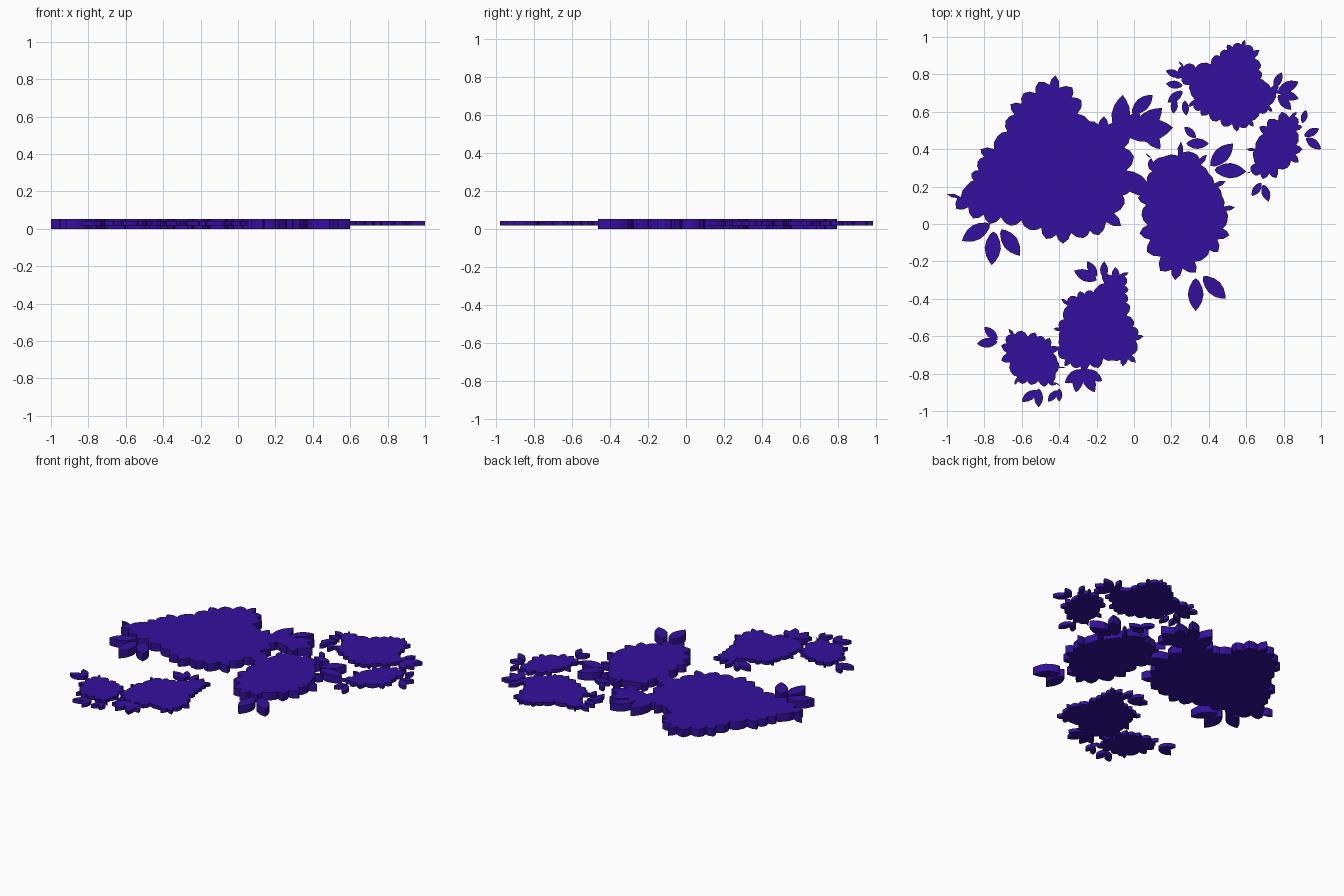
import bpy, bmesh
from mathutils import Vector

mat = bpy.data.materials.new("violet")
mat.diffuse_color = (0.034, 0.005, 0.34, 1)
BIG, SMALL = (0.0, 0.053), (0.017, 0.042)


def pairs(nums, n=2):
    return [nums[i:i + n] for i in range(0, len(nums), n)]


def slab(bm, outline, z):
    """Extrude a closed 2D outline between two heights."""
    bottom = bm.faces.new([bm.verts.new((p.x, p.y, z[0])) for p in outline])
    ext = bmesh.ops.extrude_face_region(bm, geom=[bottom], use_keep_orig=True)
    verts = [g for g in ext["geom"] if isinstance(g, bmesh.types.BMVert)]
    bmesh.ops.translate(bm, verts=verts, vec=(0, 0, z[1] - z[0]))


def finish(name, bm):
    bmesh.ops.recalc_face_normals(bm, faces=bm.faces)
    bmesh.ops.triangulate(bm, faces=[f for f in bm.faces if len(f.verts) > 4])
    me = bpy.data.meshes.new(name)
    bm.to_mesh(me)
    bm.free()
    me.materials.append(mat)
    bpy.context.collection.objects.link(bpy.data.objects.new(name, me))


def patch(name, z, spacing, nums):
    """Foliage patch: tips on the rim, with a rounded notch between leaf tips."""
    tips = [Vector(p) for p in pairs(nums)]
    area = sum(a.x * b.y - b.x * a.y for a, b in zip(tips, tips[1:] + tips[:1]))
    if area < 0:
        tips.reverse()
    rim = []
    for a, b in zip(tips, tips[1:] + tips[:1]):
        n = max(1, round((b - a).length / spacing))
        inward = Vector((a.y - b.y, b.x - a.x)).normalized()
        rim += [a.lerp(b, i / n) + inward * (0.1 * spacing if i else 0) for i in range(n)]
    outline = []
    for a, b in zip(rim, rim[1:] + rim[:1]):
        d = b - a
        inward = Vector((-d.y, d.x))
        outline += [a, a + d * 0.30 + inward * 0.13, a + d * 0.5 + inward * 0.38,
                    a + d * 0.70 + inward * 0.13]
    bm = bmesh.new()
    slab(bm, outline, z)
    finish(name, bm)


def leaves(name, z, nums):
    """Single pointed leaves, each given as base x, y and tip x, y."""
    bm = bmesh.new()
    prof = [(0.08, 0.10), (0.28, 0.2), (0.5, 0.24), (0.72, 0.19), (0.88, 0.1)]
    for bx, by, tx, ty in pairs(nums, 4):
        base, tip = Vector((bx, by)), Vector((tx, ty))
        d = tip - base
        s = Vector((-d.y, d.x))
        left = [base + d * t + s * w for t, w in prof]
        right = [base + d * t - s * w for t, w in reversed(prof)]
        slab(bm, [base] + left + [tip] + right, z)
    finish(name, bm)


# Large left patch
patch("large_patch", BIG, 0.09, [
    -1.0, 0.16, -0.89, 0.21, -0.87, 0.27, -0.82, 0.40, -0.73, 0.47, -0.66, 0.64,
    -0.59, 0.70, -0.51, 0.76, -0.42, 0.795, -0.33, 0.73, -0.28, 0.66, -0.24, 0.55,
    -0.16, 0.575, -0.09, 0.54, -0.02, 0.47, 0.0, 0.36, 0.02, 0.23, -0.05, 0.11,
    -0.07, -0.01, -0.19, -0.06, -0.27, -0.075, -0.38, -0.105, -0.47, -0.08,
    -0.56, -0.03, -0.66, -0.01, -0.77, 0.0, -0.86, 0.03, -0.95, 0.08])
leaves("large_patch_leaves", BIG, [
    -0.77, 0.0, -0.92, -0.09, -0.75, -0.04, -0.76, -0.22, -0.71, -0.03, -0.61, -0.17,
    -0.08, 0.48, -0.06, 0.69, -0.01, 0.59, 0.10, 0.69, 0.0, 0.48, 0.15, 0.62,
    -0.06, 0.49, 0.21, 0.515, 0.05, 0.52, 0.14, 0.40, -0.08, 0.44, 0.03, 0.60,
    -0.08, 0.28, 0.10, 0.15])

# Middle right patch
patch("middle_patch", BIG, 0.085, [
    0.25, 0.44, 0.16, 0.36, 0.06, 0.38, 0.07, 0.25, 0.02, 0.14, 0.04, 0.05, 0.03, -0.05,
    0.07, -0.15, 0.14, -0.25, 0.22, -0.30, 0.33, -0.26, 0.38, -0.18, 0.45, -0.15,
    0.51, -0.06, 0.50, 0.02, 0.54, 0.09, 0.47, 0.15, 0.49, 0.23, 0.40, 0.27,
    0.39, 0.37, 0.32, 0.38])
leaves("middle_patch_leaves", BIG, [
    0.41, 0.31, 0.53, 0.43, 0.43, 0.29, 0.60, 0.28,
    0.33, -0.29, 0.33, -0.465, 0.37, -0.28, 0.49, -0.40])

# Upper right patch
patch("upper_patch", SMALL, 0.055, [
    0.59, 0.985, 0.50, 0.96, 0.43, 0.90, 0.36, 0.86, 0.24, 0.87, 0.22, 0.78,
    0.30, 0.71, 0.29, 0.63, 0.36, 0.58, 0.42, 0.55, 0.48, 0.52, 0.55, 0.495, 0.64, 0.52,
    0.66, 0.57, 0.74, 0.60, 0.75, 0.66, 0.80, 0.70, 0.77, 0.75, 0.70, 0.76, 0.68, 0.85,
    0.67, 0.93])
leaves("upper_patch_leaves", SMALL, [
    0.25, 0.79, 0.17, 0.82, 0.26, 0.74, 0.17, 0.75, 0.26, 0.71, 0.18, 0.65,
    0.22, 0.67, 0.21, 0.59, 0.27, 0.66, 0.28, 0.58, 0.77, 0.69, 0.84, 0.61,
    0.78, 0.70, 0.88, 0.67, 0.77, 0.71, 0.88, 0.76, 0.75, 0.73, 0.79, 0.81,
    0.33, 0.46, 0.27, 0.52, 0.28, 0.43, 0.40, 0.43])

# Right edge patch
patch("right_patch", SMALL, 0.055, [
    0.87, 0.60, 0.79, 0.60, 0.72, 0.56, 0.67, 0.52, 0.66, 0.45, 0.60, 0.40, 0.64, 0.35,
    0.60, 0.27, 0.69, 0.24, 0.76, 0.245, 0.82, 0.30, 0.88, 0.33, 0.90, 0.40, 0.88, 0.46,
    0.90, 0.52])
leaves("right_patch_leaves", SMALL, [
    0.90, 0.54, 0.92, 0.61, 0.91, 0.47, 0.99, 0.51, 0.92, 0.46, 1.0, 0.40,
    0.68, 0.22, 0.63, 0.15, 0.69, 0.21, 0.72, 0.12])

# Bottom patch
patch("bottom_patch", SMALL, 0.06, [
    -0.10, -0.23, -0.17, -0.27, -0.20, -0.34, -0.29, -0.36, -0.39, -0.40, -0.38, -0.48,
    -0.43, -0.56, -0.40, -0.61, -0.44, -0.67, -0.37, -0.76, -0.27, -0.79, -0.19, -0.77,
    -0.11, -0.73, -0.06, -0.76, 0.01, -0.74, 0.02, -0.67, 0.05, -0.60, 0.0, -0.52,
    -0.02, -0.44, -0.03, -0.35, -0.03, -0.26])
leaves("bottom_patch_leaves", SMALL, [
    -0.20, -0.28, -0.25, -0.20, -0.16, -0.29, -0.16, -0.20, -0.20, -0.30, -0.32, -0.25,
    -0.26, -0.78, -0.17, -0.84, -0.27, -0.78, -0.21, -0.90, -0.29, -0.78, -0.31, -0.90,
    -0.27, -0.78, -0.37, -0.85])

# Lower left patch
patch("lower_left_patch", SMALL, 0.055, [
    -0.67, -0.56, -0.60, -0.57, -0.53, -0.58, -0.45, -0.61, -0.40, -0.66, -0.41, -0.73,
    -0.36, -0.77, -0.42, -0.80, -0.39, -0.87, -0.48, -0.87, -0.55, -0.86, -0.64, -0.86,
    -0.66, -0.79, -0.71, -0.73, -0.71, -0.65])
leaves("lower_left_leaves", SMALL, [
    -0.73, -0.62, -0.80, -0.55, -0.73, -0.63, -0.84, -0.64, -0.52, -0.89, -0.60, -0.95,
    -0.51, -0.88, -0.51, -0.98, -0.41, -0.89, -0.46, -0.95, -0.40, -0.88, -0.40, -0.95])
